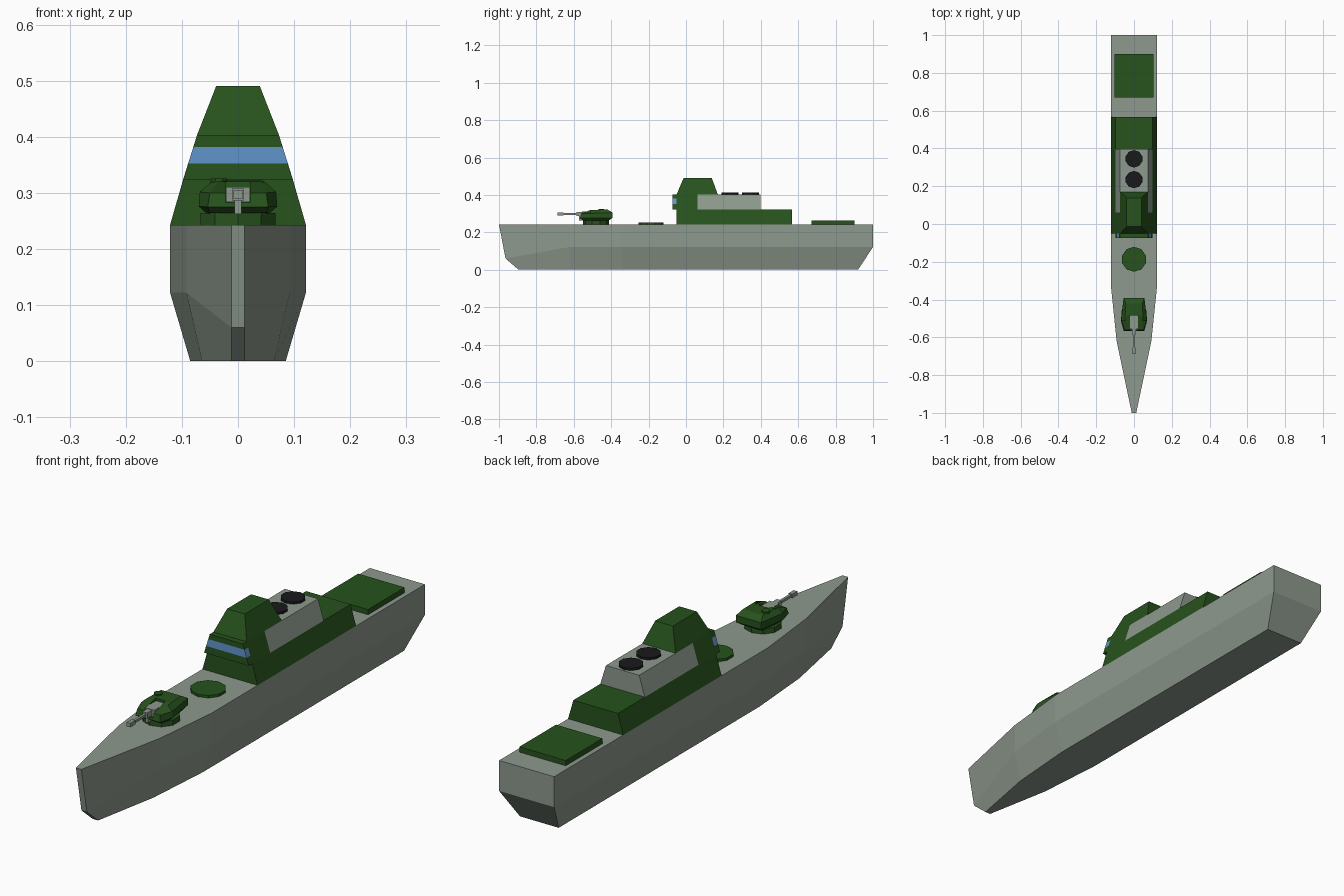
import bpy, bmesh, math

if "Cube" in bpy.data.objects:
    bpy.data.objects.remove(bpy.data.objects["Cube"])


def material(name, rgb):
    m = bpy.data.materials.new(name)
    m.diffuse_color = (*rgb, 1)
    m.use_nodes = True
    m.node_tree.nodes["Principled BSDF"].inputs["Base Color"].default_value = m.diffuse_color
    return m


GREEN = material("dark_green", (0.02, 0.085, 0.012))
BLUE = material("window_blue", (0.12, 0.30, 0.60))
BLACK = material("vent_black", (0.01, 0.01, 0.012))
GREY = material("hull_grey", (0.27, 0.32, 0.27))


def loft(name, rings, mat):
    """Skin a list of equal-length point rings and cap both ends."""
    bm = bmesh.new()
    vr = [[bm.verts.new(p) for p in r] for r in rings]
    n = len(rings[0])
    for a, b in zip(vr, vr[1:]):
        for i in range(n):
            j = (i + 1) % n
            bm.faces.new((a[i], a[j], b[j], b[i]))
    bm.faces.new(vr[0])
    bm.faces.new(vr[-1])
    bmesh.ops.recalc_face_normals(bm, faces=bm.faces)
    me = bpy.data.meshes.new(name)
    bm.to_mesh(me)
    bm.free()
    ob = bpy.data.objects.new(name, me)
    bpy.context.collection.objects.link(ob)
    me.materials.append(mat)
    return ob


def rect(w, y0, y1, z):
    return [(-w, y0, z), (w, y0, z), (w, y1, z), (-w, y1, z)]


def block(name, mat, bottom, top):
    """Tapered block; each level is (half width, y0, y1, z)."""
    return loft(name, [rect(*bottom), rect(*top)], mat)


def disc(name, mat, x, y, z0, z1, r, n=10):
    ring = [(x + r * math.cos(2 * math.pi * (i + .5) / n),
             y + r * math.sin(2 * math.pi * (i + .5) / n)) for i in range(n)]
    return loft(name, [[(*p, z) for p in ring] for z in (z0, z1)], mat)


# Hull: stations of three (half width, y, z) points, deck to keel
stations = [
    [(.121, 1, .243), (.121, 1, .122), (.085, .92, 0)],
    [(.121, -.34, .243), (.121, -.34, .122), (.085, -.34, 0)],
    [(.092, -.62, .243), (.092, -.62, .122), (.064, -.62, 0)],
    [(.012, -1, .243), (.012, -.965, .06), (.012, -.895, 0)],
]
hull = loft("hull", [s + [(-x, y, z) for x, y, z in reversed(s)] for s in stations], GREY)
bm = bmesh.new()
bm.from_mesh(hull.data)
# fold the stern and bow caps along their knuckle lines
bmesh.ops.triangulate(bm, faces=[f for f in bm.faces if len(f.verts) > 4])
caps = [f for f in bm.faces if all(v.co.y > .9 for v in f.verts) or all(v.co.y < -.8 for v in f.verts)]
bmesh.ops.delete(bm, geom=caps, context='FACES_ONLY')
bm.verts.ensure_lookup_table()
for o in (0, 18):
    for k in (0, 1):
        quad = [bm.verts[o + i] for i in (k, k + 1, 4 - k, 5 - k)]
        bm.faces.new(quad)
bmesh.ops.recalc_face_normals(bm, faces=bm.faces)
bm.to_mesh(hull.data)
bm.free()

# Superstructure
block("lower_deckhouse", GREEN, (.121, -.05, .567, .243), (.098, -.05, .567, .323))
block("bridge_sides", GREEN, (.098, -.05, .062, .323), (.073, -.05, .062, .403))
block("funnel_house", GREY, (.098, .062, .398, .323), (.073, .062, .398, .403))
block("bridge_tower", GREEN, (.073, -.05, .17, .403), (.039, -.013, .138, .49))

# Bridge window band in front of the superstructure
for name, mat, w0, z0, w1, z1 in (
        ("bridge_sill", GREEN, .098, .323, .089, .352),
        ("bridge_window", BLUE, .089, .352, .0795, .382),
        ("bridge_brow", GREEN, .0795, .382, .073, .403)):
    block(name, mat, (w0, -.073, -.05, z0), (w1, -.073, -.05, z1))

# Vents, landing pad and forward hatch
for i, y in enumerate((.235, .345)):
    disc(f"exhaust_vent_{i + 1}", BLACK, 0, y, .402, .412, .046)
block("landing_pad", GREEN, (.102, .67, .9, .242), (.102, .67, .9, .264))
disc("forward_hatch", GREEN, 0, -.187, .242, .253, .066)

# Gun turret
disc("turret_base", GREEN, 0, -.482, .242, .264, .07)


def turret_ring(wf, wm, wr, yf, yr, zf, zr):
    ym = -.51
    zm = zf + (zr - zf) * (ym - yf) / (yr - yf)
    half = [(wf, yf, zf), (wm, ym, zm), (wr, yr, zr)]
    return half + [(-x, y, z) for x, y, z in reversed(half)]


turret = loft("gun_turret", [
    turret_ring(.05, .056, .045, -.55, -.415, .264, .262),
    turret_ring(.054, .070, .055, -.567, -.392, .275, .278),
    turret_ring(.050, .068, .055, -.56, -.392, .300, .305),
    turret_ring(.036, .048, .044, -.485, -.42, .320, .322)], GREEN)
slot = block("slot_cutter", GREEN, (.022, -.7, -.485, .283), (.022, -.7, -.485, .4))
slot.hide_render = True
slot.hide_viewport = True
cut = turret.modifiers.new("gun_slot", 'BOOLEAN')
cut.operation = 'DIFFERENCE'
cut.object = slot
disc("turret_cupola", GREEN, -.034, -.452, .318, .326, .016, 8)

# Gun
block("gun_mantlet", GREY, (.021, -.555, -.484, .284), (.021, -.555, -.484, .310))
block("gun_bracket", GREY, (.006, -.572, -.55, .262), (.006, -.572, -.55, .29))
for name, r, y0, y1 in (("gun_collar", .011, -.585, -.55),
                        ("gun_barrel", .005, -.66, -.58),
                        ("gun_muzzle", .008, -.687, -.655)):
    block(name, GREY, (r, y0, y1, .297 - r), (r, y0, y1, .297 + r))
